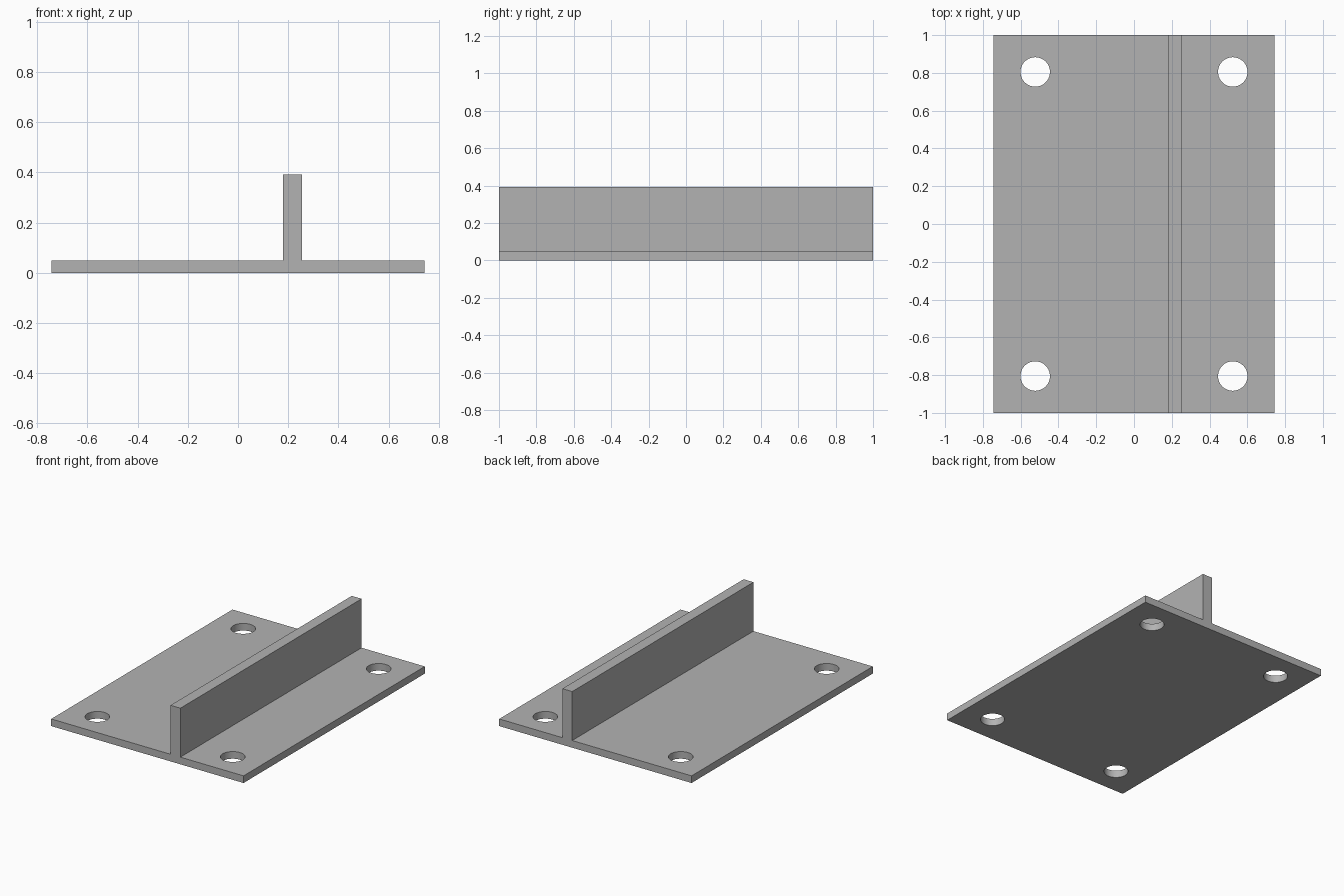
import bpy
import bmesh
from math import radians

cube = bpy.data.objects.get("Cube")
if cube:
    bpy.data.objects.remove(cube, do_unlink=True)

HALF_W, HALF_L = 0.743, 1.0
PLATE_T, HEIGHT = 0.05, 0.392
RIB_L, RIB_R = 0.179, 0.255
HOLE_X, HOLE_Y, HOLE_R = 0.523, 0.805, 0.078

grey = bpy.data.materials.new("plain grey")
grey.use_nodes = True
colour = (0.45, 0.45, 0.45, 1)
grey.diffuse_color = colour
grey.node_tree.nodes["Principled BSDF"].inputs["Base Color"].default_value = colour


def finish(bm, name):
    bmesh.ops.recalc_face_normals(bm, faces=bm.faces)
    mesh = bpy.data.meshes.new(name)
    bm.to_mesh(mesh)
    bm.free()
    mesh.materials.append(grey)
    obj = bpy.data.objects.new(name, mesh)
    bpy.context.collection.objects.link(obj)
    return obj


# Base plate and upright rib: one profile extruded front to back
profile = [(-HALF_W, 0), (HALF_W, 0), (HALF_W, PLATE_T), (RIB_R, PLATE_T),
           (RIB_R, HEIGHT), (RIB_L, HEIGHT), (RIB_L, PLATE_T), (-HALF_W, PLATE_T)]
bm = bmesh.new()
face = bm.faces.new([bm.verts.new((x, -HALF_L, z)) for x, z in profile])
extruded = bmesh.ops.extrude_face_region(bm, geom=[face])["geom"]
bmesh.ops.translate(bm, vec=(0, 2 * HALF_L, 0),
                    verts=[v for v in extruded if isinstance(v, bmesh.types.BMVert)])
bracket = finish(bm, "ribbed_base_plate")

# Four bolt holes: cylinders cut through the plate corners
bm = bmesh.new()
for sx in (-1, 1):
    for sy in (-1, 1):
        made = bmesh.ops.create_cone(bm, cap_ends=True, segments=64,
                                     radius1=HOLE_R, radius2=HOLE_R, depth=4 * PLATE_T)
        bmesh.ops.translate(bm, vec=(sx * HOLE_X, sy * HOLE_Y, PLATE_T / 2),
                            verts=made["verts"])
cutter = finish(bm, "bolt_hole_cutter")

cut = bracket.modifiers.new("bolt_holes", "BOOLEAN")
cut.operation = "DIFFERENCE"
cut.solver = "EXACT"
cut.object = cutter

bpy.ops.object.select_all(action="DESELECT")
bracket.select_set(True)
bpy.context.view_layer.objects.active = bracket
bpy.ops.object.modifier_apply(modifier=cut.name)
bpy.data.objects.remove(cutter, do_unlink=True)

# Smooth hole walls, crisp plate edges
bpy.ops.object.shade_smooth_by_angle(angle=radians(30))
